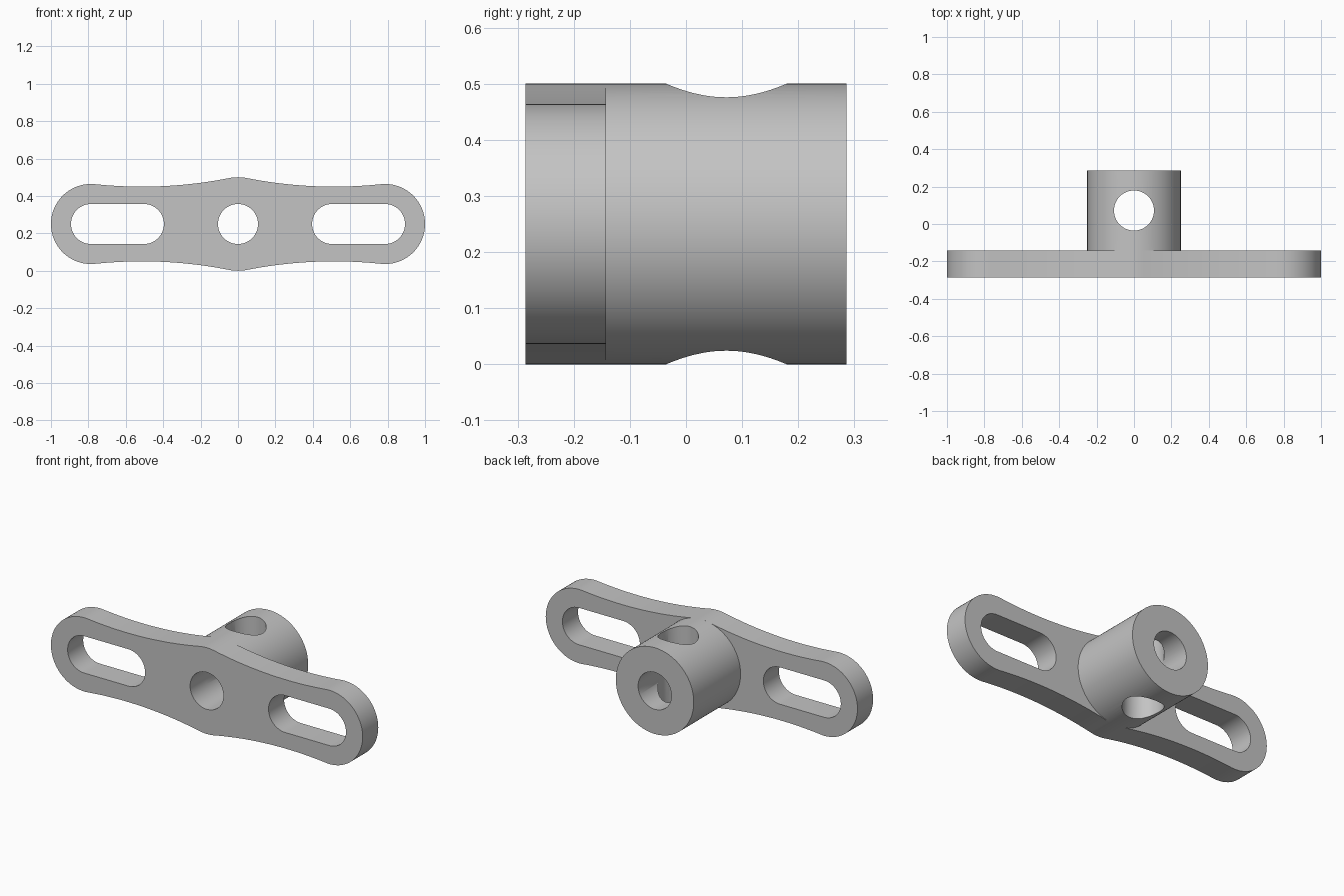
import bpy
import bmesh
from math import atan2, cos, sin, pi, sqrt

if "Cube" in bpy.data.objects:
    bpy.data.objects.remove(bpy.data.objects["Cube"], do_unlink=True)

MID = 0.25                             # height of the centre line
FRONT, JOIN, BACK = -0.286, -0.143, 0.286
HUB_R, BORE_R = 0.25, 0.107
END_X, END_R = 0.786, 0.214
SLOT_IN = 0.503
WAIST_R = 2.4                          # concave edge between hub and end
CROSS_Y = 0.072

grey = bpy.data.materials.new("satin grey")
grey.use_nodes = True
colour = (0.55, 0.55, 0.55, 1)
grey.diffuse_color = colour
grey.node_tree.nodes["Principled BSDF"].inputs["Base Color"].default_value = colour


def arc(cx, cz, r, a, b, n):
    return [(cx + r * cos(a + (b - a) * i / n), cz + r * sin(a + (b - a) * i / n))
            for i in range(n + 1)]


def prism(name, outline, y0, y1):
    """Extrude an (x, z) outline along y."""
    bm = bmesh.new()
    face = bm.faces.new([bm.verts.new((x, y0, z + MID)) for x, z in outline])
    ext = bmesh.ops.extrude_face_region(bm, geom=[face], use_keep_orig=True)
    verts = [v for v in ext["geom"] if isinstance(v, bmesh.types.BMVert)]
    bmesh.ops.translate(bm, verts=verts, vec=(0, y1 - y0, 0))
    bmesh.ops.recalc_face_normals(bm, faces=bm.faces)
    mesh = bpy.data.meshes.new(name)
    bm.to_mesh(mesh)
    bm.free()
    mesh.materials.append(grey)
    obj = bpy.data.objects.new(name, mesh)
    bpy.context.collection.objects.link(obj)
    return obj


def circle(r, n=96):
    return arc(0, 0, r, 0, 2 * pi, n)[:-1]


def activate(obj):
    bpy.ops.object.select_all(action="DESELECT")
    obj.select_set(True)
    bpy.context.view_layer.objects.active = obj


def cut(obj, cutter):
    activate(obj)
    mod = obj.modifiers.new("cut", "BOOLEAN")
    mod.operation = "DIFFERENCE"
    mod.solver = "EXACT"
    mod.object = cutter
    bpy.ops.object.modifier_apply(modifier=mod.name)


# Plate outline: hub crown, concave waist and round end, all tangent
d_hub, d_end = WAIST_R + HUB_R, WAIST_R + END_R
wx = (d_hub ** 2 - d_end ** 2 + END_X ** 2) / (2 * END_X)
wz = sqrt(d_hub ** 2 - wx ** 2)
quarter = arc(0, 0, HUB_R, pi / 2, atan2(wz, wx), 4)
quarter += arc(wx, wz, WAIST_R, atan2(-wz, -wx), atan2(-wz, END_X - wx), 24)[1:-1]
quarter += arc(END_X, 0, END_R, atan2(wz, wx - END_X), 0, 24)
half = quarter + [(x, -z) for x, z in reversed(quarter[:-1])]
outline = half + [(-x, z) for x, z in reversed(half[1:-1])]

plate = prism("mounting_plate", outline, FRONT, JOIN)
hub = prism("hub", circle(HUB_R), JOIN, BACK)

# Cutters: bore, two slots and the vertical cross hole
bore = prism("bore_cutter", circle(BORE_R), -1, 1)
cutters = [bore]
for side in (-1, 1):
    slot = arc(END_X, 0, BORE_R, -pi / 2, pi / 2, 32)
    slot += arc(SLOT_IN, 0, BORE_R, pi / 2, 3 * pi / 2, 32)
    cutters.append(prism("slot_cutter", [(side * x, z) for x, z in slot], -1, 1))
for c in cutters:
    cut(plate, c)
cut(hub, bore)

bpy.ops.mesh.primitive_cylinder_add(vertices=96, radius=BORE_R, depth=2,
                                    location=(0, CROSS_Y, MID))
cross = bpy.context.object
cross.data.materials.append(grey)
cut(hub, cross)

for c in cutters + [cross]:
    bpy.data.objects.remove(c, do_unlink=True)

for obj in (plate, hub):
    activate(obj)
    bpy.ops.object.shade_smooth_by_angle(angle=pi / 6)
